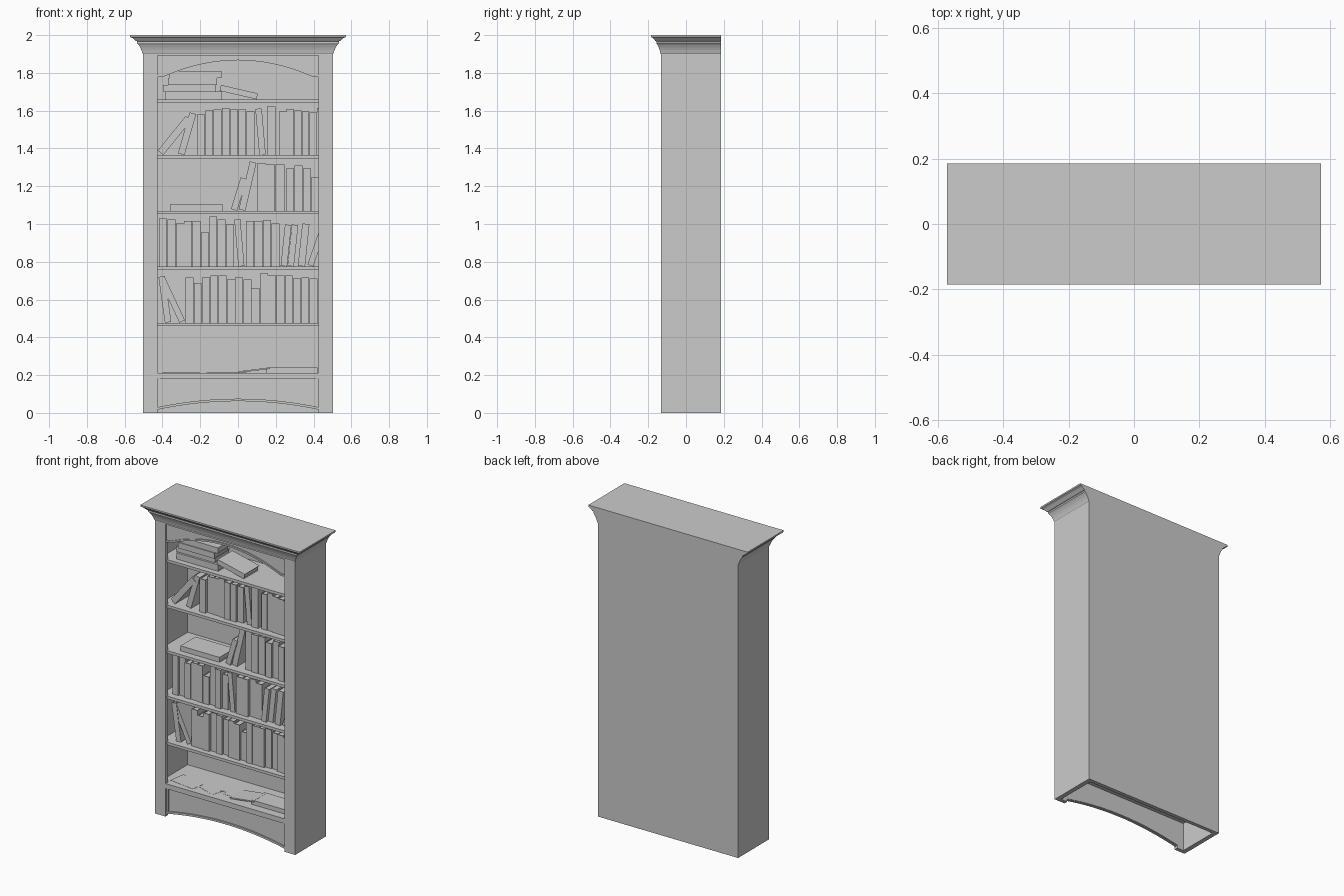
import bpy, bmesh, math, random
from mathutils import Matrix, Vector

if "Cube" in bpy.data.objects:
    bpy.data.objects.remove(bpy.data.objects["Cube"])

random.seed(4)
W, FRONT, BACK = 0.503, -0.133, 0.185      # carcass half width, front and back
IN = 0.427                                 # half width of the front opening


def finish(name, bm):
    bmesh.ops.recalc_face_normals(bm, faces=bm.faces)
    mesh = bpy.data.meshes.new(name)
    bm.to_mesh(mesh)
    bm.free()
    ob = bpy.data.objects.new(name, mesh)
    bpy.context.collection.objects.link(ob)
    return ob


def add_box(bm, x0, x1, y0, y1, z0, z1):
    m = Matrix.Translation(((x0 + x1) / 2, (y0 + y1) / 2, (z0 + z1) / 2))
    m = m @ Matrix.Diagonal((x1 - x0, y1 - y0, z1 - z0, 1))
    bmesh.ops.create_cube(bm, size=1, matrix=m)


def box(name, *dims):
    bm = bmesh.new()
    add_box(bm, *dims)
    return finish(name, bm)


def band(name, lower, upper, half, y0, y1, n=24):
    """Board between two curves z = lower(x) and z = upper(x)."""
    bm = bmesh.new()
    rings = []
    for i in range(n + 1):
        x = half * (2 * i / n - 1)
        rings.append([bm.verts.new(p) for p in ((x, y0, lower(x)), (x, y0, upper(x)),
                                                (x, y1, upper(x)), (x, y1, lower(x)))])
    for a, b in zip(rings, rings[1:]):
        for k in range(4):
            bm.faces.new((a[k], a[(k + 1) % 4], b[(k + 1) % 4], b[k]))
    bm.faces.new(rings[0])
    bm.faces.new(rings[-1])
    return finish(name, bm)


def book(name, x, z, t, h, tilt=0, y=None, d=None, spin=0):
    """Book with spine to the front, covers overhanging a page block."""
    y = random.uniform(-0.085, -0.065) if y is None else y
    d = random.uniform(0.145, 0.165) if d is None else d
    c = 0.003
    bm = bmesh.new()
    add_box(bm, 0, t, 0, c, 0, h)
    add_box(bm, 0, c, c, d, 0, h)
    add_box(bm, t - c, t, c, d, 0, h)
    add_box(bm, c, t - c, c, d - 0.005, 0.004, h - 0.004)
    a = math.radians(tilt)
    lift = t * max(0, math.sin(a)) + h * max(0, -math.cos(a))
    m = Matrix.Translation((x, y, z + lift)) @ Matrix.Rotation(math.radians(spin), 4, 'Z')
    bmesh.ops.transform(bm, matrix=m @ Matrix.Rotation(a, 4, 'Y'), verts=bm.verts)
    return finish(name, bm)


# Carcass
for s, side in ((-1, "left"), (1, "right")):
    box(side + "_side_panel", *sorted((s * 0.473, s * W)), -0.112, BACK, 0, 1.905)
    box(side + "_stile", *sorted((s * IN, s * W)), FRONT, -0.108, 0, 1.905)
    box(side + "_apron_bead", *sorted((s * 0.412, s * 0.42)), -0.126, -0.115, 0.035, 0.18)
box("back_panel", -0.473, 0.473, 0.16, BACK, 0, 1.905)
box("ceiling", -0.473, 0.473, -0.112, 0.16, 1.89, 1.905)
box("bottom_shelf", -0.473, 0.473, -0.112, 0.16, 0.185, 0.212)
box("bottom_rail", -IN, IN, FRONT + 0.003, -0.108, 0.18, 0.212)
box("top_rail", -IN, IN, FRONT, -0.108, 1.893, 1.905)
SHELVES = (0.477, 0.775, 1.07, 1.365, 1.66)
for z in SHELVES:
    box("shelf", -0.473, 0.473, -0.118, 0.16, z - 0.018, z)


# Arched valance and apron, each edged with a bead
def top_arch(x):
    return 1.87 - 0.09 * min(1, abs(x) / 0.4) ** 2


def low_arch(x):
    return 0.065 - 0.045 * (x / IN) ** 2


band("top_valance", top_arch, lambda x: 1.895, IN, -0.122, -0.108)
band("top_valance_bead", lambda x: top_arch(x) - 0.003, lambda x: top_arch(x) + 0.008,
     IN, -0.129, -0.112)
band("apron", low_arch, lambda x: 0.185, IN, -0.12, -0.108)
band("apron_bead", lambda x: low_arch(x) - 0.003, lambda x: low_arch(x) + 0.01,
     IN, -0.129, -0.112)

# Crown moulding: profile (overhang fraction, height) swept round three sides
profile = [(0, 1.9), (0.05, 1.905), (0.12, 1.92), (0.22, 1.935), (0.34, 1.948), (0.46, 1.957),
           (0.46, 1.967), (0.56, 1.969), (0.66, 1.975), (0.8, 1.984), (0.9, 1.987), (1, 1.99), (1, 2.0)]
bm = bmesh.new()
rings = []
for f, z in profile:
    hx, fy = W + 0.068 * f, FRONT - 0.052 * f
    rings.append([bm.verts.new(p) for p in ((-hx, BACK, z), (-hx, fy, z), (hx, fy, z), (hx, BACK, z))])
for a, b in zip(rings, rings[1:]):
    for k in range(4):
        bm.faces.new((a[k], a[(k + 1) % 4], b[(k + 1) % 4], b[k]))
bm.faces.new(rings[0])
bm.faces.new(rings[-1])
finish("crown_moulding", bm)

# Standing books: (shelf, first x, pitch, tilt, heights)
runs = [
    (3, -0.425, 0.04, 39, [0.235]),
    (3, -0.318, 0.038, 16, [0.225]),
    (3, -0.217, 0.0437, 0, [0.215, 0.236, 0.24, 0.25, 0.24, 0.24, 0.23]),
    (3, 0.113, 0.036, -5, [0.245]),
    (3, 0.153, 0.048, 0, [0.257]),
    (3, 0.217, 0.0405, 0, [0.23, 0.245, 0.235, 0.23, 0.225, 0.25]),
    (2, -0.037, 0.036, 17, [0.175]),
    (2, 0.004, 0.038, 13, [0.26]),
    (2, 0.1, 0.049, 0, [0.25, 0.245, 0.245]),
    (2, 0.254, 0.045, 0, [0.223, 0.24, 0.223, 0.18]),
    (1, -0.418, 0.0443, 0, [0.255, 0.25, 0.228, 0.24, 0.24, 0.18, 0.265, 0.25, 0.223]),
    (1, 0.002, 0.034, -5, [0.25]),
    (1, 0.042, 0.045, 0, [0.24, 0.24, 0.245, 0.228]),
    (1, 0.226, 0.036, 6, [0.22, 0.22]),
    (1, 0.317, 0.04, 6, [0.225]),
    (1, 0.368, 0.034, 19, [0.18]),
    (0, -0.387, 0.036, -8, [0.245]),
    (0, -0.31, 0.034, -25, [0.26]),
    (0, -0.278, 0.0438, 0, [0.24, 0.21, 0.24, 0.25, 0.25, 0.23, 0.24, 0.23, 0.185,
                            0.26, 0.25, 0.25, 0.25, 0.235, 0.24, 0.235]),
]
for shelf, x, pitch, tilt, heights in runs:
    for i, h in enumerate(heights):
        book("book", x + i * pitch, SHELVES[shelf], pitch - 0.002, h, tilt)

# Lying books: stack on the top shelf, one leaning on it, singles below
z = 1.66
for x, t, length in ((-0.386, 0.042, 0.3), (-0.397, 0.034, 0.28), (-0.37, 0.038, 0.26), (-0.365, 0.038, 0.278)):
    book("stacked_book", x, z, t - 0.001, length, 90)
    z += t
book("leaning_book", -0.09, 1.66, 0.032, 0.2, 103, -0.08, 0.15)
book("flat_book", -0.36, 1.07, 0.032, 0.28, 90, -0.075, 0.155)
book("bottom_flat_book", 0.15, 0.212, 0.028, 0.27, 90, -0.075, 0.13)
book("bottom_thin_book", 0.0, 0.212, 0.008, 0.17, 83, -0.085, 0.13)

# Loose papers on the bottom shelf
for i, (x, y, rot) in enumerate(((-0.3, 0.02, 12), (-0.18, -0.02, -20), (-0.06, 0.05, 30), (-0.33, -0.04, -8), (0.02, 0, 8))):
    sheet = box("paper_sheet", -0.09, 0.09, -0.055, 0.055, 0, 0.001)
    sheet.location = Vector((x, y, 0.2125 + 0.001 * i))
    sheet.rotation_euler.z = math.radians(rot)
